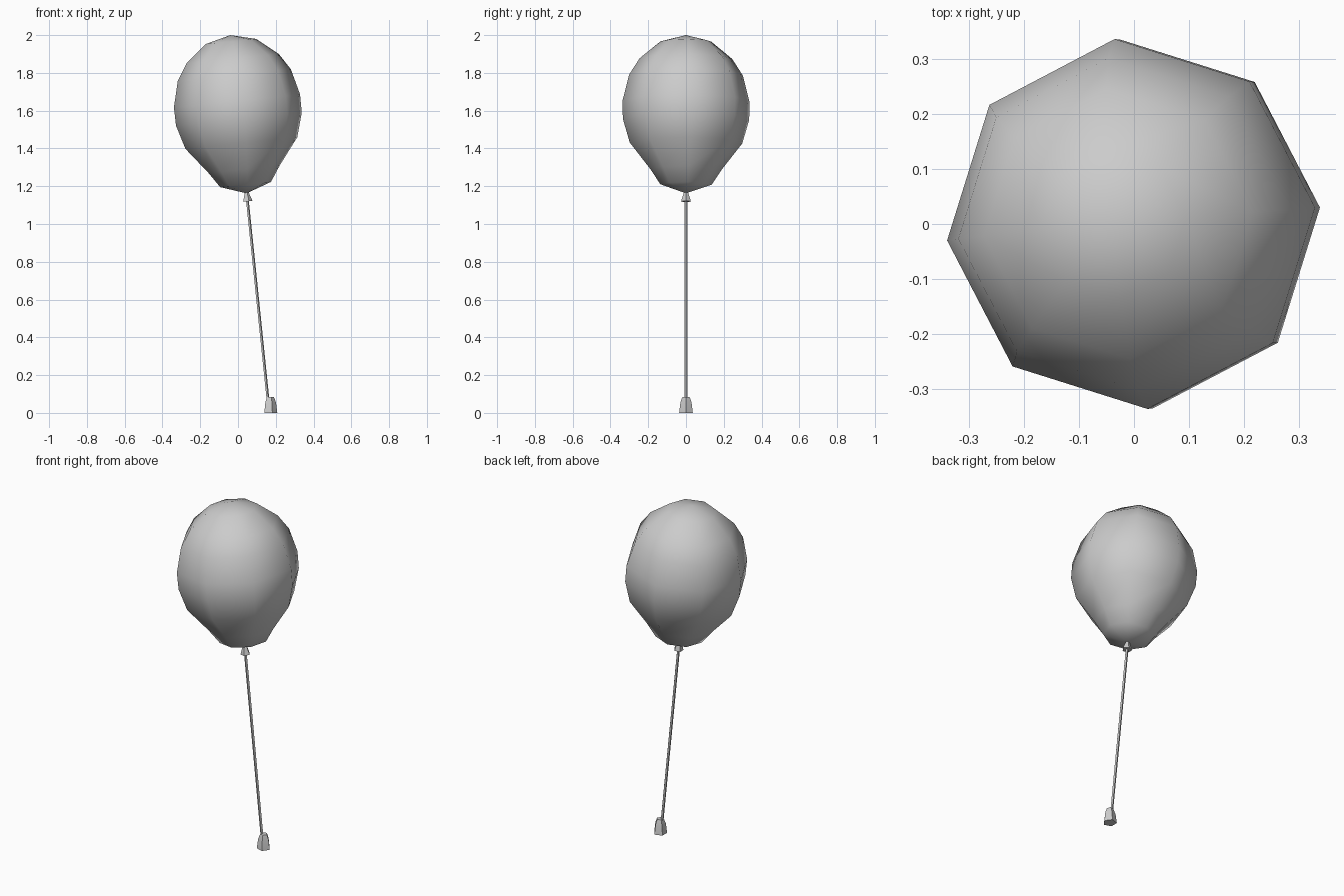
import bpy, bmesh, math
from mathutils import Matrix

if "Cube" in bpy.data.objects:
    bpy.data.objects.remove(bpy.data.objects["Cube"])

LEAN = math.radians(-5.9)
CENTRE_Z = 1.6      # the leaning axis crosses x = 0 here

grey = bpy.data.materials.new("light_grey")
grey.diffuse_color = (0.6, 0.6, 0.6, 1)
grey.use_nodes = True
grey.node_tree.nodes["Principled BSDF"].inputs["Base Color"].default_value = grey.diffuse_color


def lathe(name, profile, sides, turn=0.0, lean=LEAN, pivot=(0, 0, CENTRE_Z), smooth=60):
    """Spin (radius, height) points round the local z axis, then lean the part."""
    bm = bmesh.new()
    rings = []
    for r, z in profile:
        if r == 0:
            rings.append([bm.verts.new((0, 0, z))] * sides)
        else:
            rings.append([bm.verts.new((r * math.cos(turn + math.tau * i / sides),
                                        r * math.sin(turn + math.tau * i / sides), z))
                          for i in range(sides)])
    for a, b in zip(rings, rings[1:]):
        for i in range(sides):
            j = (i + 1) % sides
            bm.faces.new(list(dict.fromkeys((a[i], a[j], b[j], b[i]))))
    # close open ends
    if profile[0][0] > 0:
        bm.faces.new(rings[0][::-1])
    if profile[-1][0] > 0:
        bm.faces.new(rings[-1])
    bm.transform(Matrix.Translation(pivot) @ Matrix.Rotation(lean, 4, 'Y'))
    bmesh.ops.recalc_face_normals(bm, faces=bm.faces)
    mesh = bpy.data.meshes.new(name)
    bm.to_mesh(mesh)
    bm.free()
    mesh.materials.append(grey)
    ob = bpy.data.objects.new(name, mesh)
    bpy.context.collection.objects.link(ob)
    bpy.context.view_layer.objects.active = ob
    ob.select_set(True)
    bpy.ops.object.shade_smooth_by_angle(angle=math.radians(smooth))
    ob.select_set(False)
    return ob


# inflated body, eight sided
lathe("balloon", [(0, -0.44), (0.136, -0.393), (0.19, -0.312), (0.299, -0.172),
                  (0.336, -0.045), (0.337, 0.052), (0.302, 0.19), (0.246, 0.277),
                  (0.135, 0.368), (0, 0.402)], 8, math.radians(5.1))

# flared knot under the body
lathe("knot", [(0.027, -0.483), (0.022, -0.466), (0.011, -0.435)], 5, smooth=40)

# thin string
lathe("string", [(0.008, -1.54), (0.008, -0.46)], 5)

# weight at the lower end
lathe("weight", [(0.038, 0), (0.031, 0.055), (0.02, 0.085)], 5,
      lean=0, pivot=(0.17, 0, 0), smooth=40)
